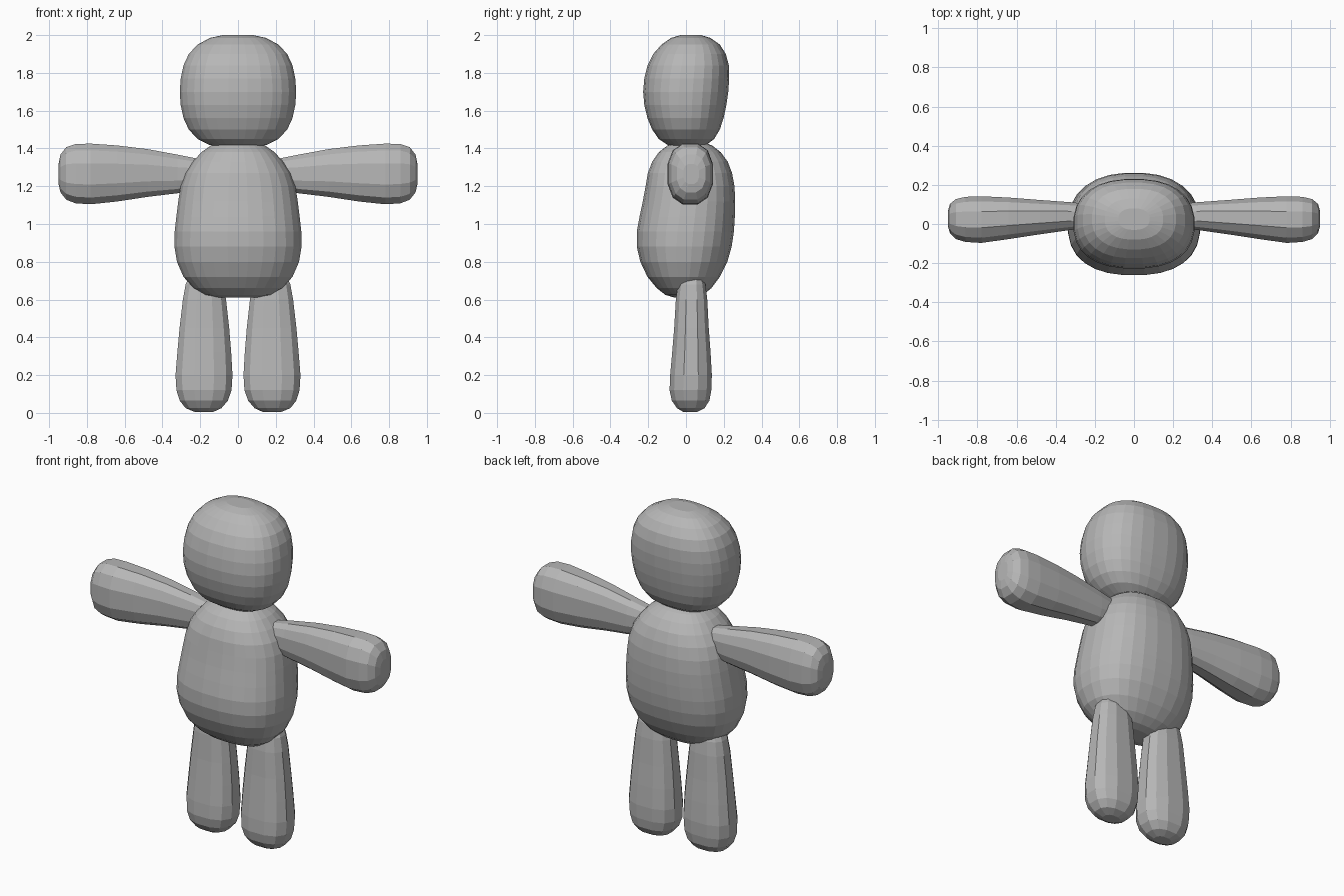
import bpy, bmesh, math

grey = bpy.data.materials.new("plain grey")
grey.diffuse_color = (0.47, 0.47, 0.47, 1)


def loft(name, stations, sides, power, place, mirror=False):
    """Skin rounded rings; station = (t, a_min, a_max, b_min, b_max)."""
    bm = bmesh.new()
    rings = []
    for t, a0, a1, b0, b1 in stations:
        ring = []
        for i in range(sides):
            ang = 2 * math.pi * (i + 0.5) / sides
            c, s = math.cos(ang), math.sin(ang)
            u = math.copysign(abs(c) ** (2 / power), c)
            v = math.copysign(abs(s) ** (2 / power), s)
            a = (a0 + a1) / 2 + u * (a1 - a0) / 2
            b = (b0 + b1) / 2 + v * (b1 - b0) / 2
            ring.append(bm.verts.new(place(t, a, b)))
        rings.append(ring)
    for r0, r1 in zip(rings, rings[1:]):
        for i in range(sides):
            j = (i + 1) % sides
            bm.faces.new((r0[i], r0[j], r1[j], r1[i]))
    bm.faces.new(rings[0])
    bm.faces.new(rings[-1])
    bmesh.ops.recalc_face_normals(bm, faces=bm.faces)
    mesh = bpy.data.meshes.new(name)
    bm.to_mesh(mesh)
    bm.free()
    mesh.materials.append(grey)
    obj = bpy.data.objects.new(name, mesh)
    bpy.context.collection.objects.link(obj)
    if mirror:
        mod = obj.modifiers.new("mirror", 'MIRROR')
        mod.use_mirror_merge = False
    return obj


def upright(t, a, b):
    return (a, b, t)


def sideways(t, a, b):
    return (t, a, b)


def symmetric(rows):
    """Rows of (z, half width, y front, y back)."""
    return [(z, -w, w, y0, y1) for z, w, y0, y1 in rows]


# Head: rounded block, slightly leaning back at the crown
loft("head", symmetric([
    (1.405, 0.09, -0.05, 0.07), (1.42, 0.155, -0.10, 0.11),
    (1.45, 0.215, -0.145, 0.15), (1.50, 0.262, -0.18, 0.18),
    (1.56, 0.29, -0.205, 0.20), (1.63, 0.305, -0.222, 0.215),
    (1.70, 0.31, -0.228, 0.225), (1.77, 0.305, -0.222, 0.23),
    (1.84, 0.29, -0.205, 0.228), (1.90, 0.262, -0.175, 0.212),
    (1.95, 0.215, -0.13, 0.18), (1.985, 0.15, -0.08, 0.13),
    (2.0, 0.08, -0.03, 0.08)]), 28, 2.4, upright)

# Body: pear shape with the belly pushed forward
loft("body", symmetric([
    (0.61, 0.11, -0.06, 0.05), (0.625, 0.18, -0.11, 0.09),
    (0.66, 0.235, -0.155, 0.135), (0.72, 0.29, -0.205, 0.18),
    (0.80, 0.325, -0.243, 0.22), (0.88, 0.338, -0.262, 0.243),
    (0.96, 0.337, -0.262, 0.255), (1.04, 0.328, -0.247, 0.26),
    (1.12, 0.318, -0.23, 0.262), (1.20, 0.305, -0.215, 0.258),
    (1.27, 0.28, -0.203, 0.245), (1.33, 0.24, -0.18, 0.222),
    (1.38, 0.195, -0.145, 0.185), (1.415, 0.145, -0.10, 0.14),
    (1.435, 0.08, -0.05, 0.09)]), 28, 2.4, upright)

# Arms: flare outward to a rounded hand end
loft("arms", [
    (0.20, -0.02, 0.10, 1.19, 1.345), (0.32, -0.032, 0.113, 1.16, 1.37),
    (0.48, -0.055, 0.125, 1.14, 1.40), (0.64, -0.08, 0.138, 1.115, 1.42),
    (0.78, -0.10, 0.145, 1.10, 1.43), (0.86, -0.095, 0.142, 1.105, 1.428),
    (0.91, -0.08, 0.13, 1.125, 1.41), (0.94, -0.05, 0.105, 1.165, 1.37),
    (0.95, -0.015, 0.07, 1.21, 1.32)], 12, 2.5, sideways, True)

# Legs: thicker toward the rounded feet
loft("legs", [
    (0.005, 0.13, 0.23, -0.015, 0.06), (0.025, 0.085, 0.28, -0.05, 0.10),
    (0.065, 0.05, 0.312, -0.078, 0.127), (0.12, 0.03, 0.33, -0.09, 0.137),
    (0.20, 0.025, 0.335, -0.087, 0.14), (0.32, 0.032, 0.325, -0.076, 0.133),
    (0.45, 0.043, 0.313, -0.065, 0.123), (0.60, 0.06, 0.295, -0.056, 0.115),
    (0.68, 0.075, 0.28, -0.045, 0.105), (0.75, 0.11, 0.25, -0.01, 0.08)],
    12, 2.5, upright, True)
